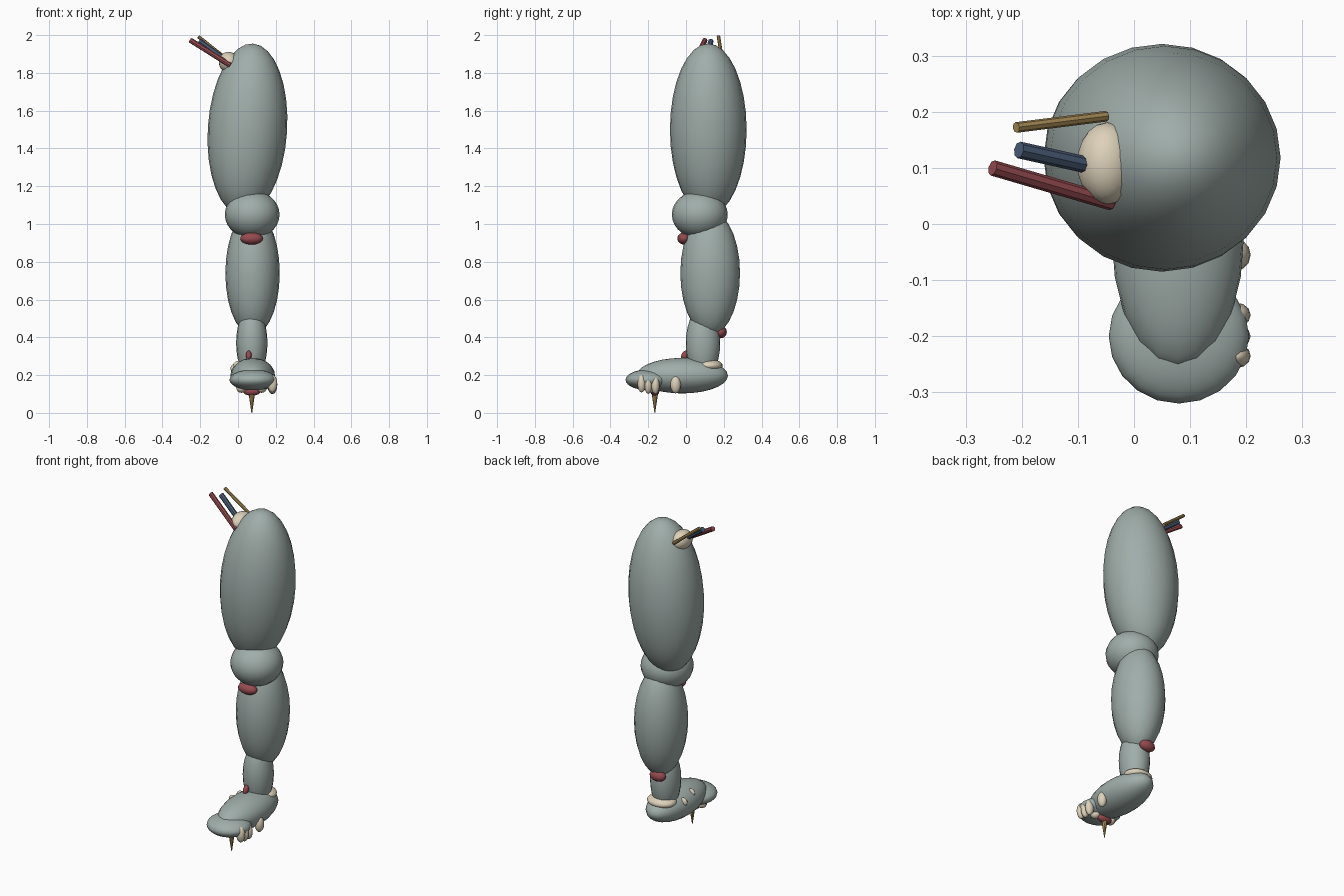
import bpy
from math import radians
from mathutils import Vector

cube = bpy.data.objects.get("Cube")
if cube:
    bpy.data.objects.remove(cube, do_unlink=True)


def material(name, rgb):
    mat = bpy.data.materials.new(name)
    mat.use_nodes = True
    colour = (*rgb, 1)
    mat.diffuse_color = colour
    mat.node_tree.nodes["Principled BSDF"].inputs["Base Color"].default_value = colour
    return mat


skin = material("grey green skin", (0.35, 0.42, 0.40))
bone = material("cream bone", (0.72, 0.64, 0.49))
flesh = material("dark red flesh", (0.30, 0.07, 0.08))
blue = material("slate blue", (0.07, 0.11, 0.19))
ochre = material("ochre", (0.42, 0.28, 0.10))


def finish(name, mat):
    obj = bpy.context.object
    obj.name = name
    obj.data.materials.append(mat)
    bpy.ops.object.shade_smooth_by_angle(angle=radians(40))
    return obj


def blob(name, centre, radii, mat, tilt=(0, 0, 0), segments=20, rings=14):
    bpy.ops.mesh.primitive_uv_sphere_add(segments=segments, ring_count=rings, radius=1,
                                         location=centre, rotation=[radians(a) for a in tilt])
    bpy.context.object.scale = radii
    return finish(name, mat)


def rod(name, start, end, r1, r2, mat):
    a, b = Vector(start), Vector(end)
    axis = b - a
    bpy.ops.mesh.primitive_cone_add(vertices=8, radius1=r1, radius2=r2, depth=axis.length,
                                    location=(a + b) / 2,
                                    rotation=axis.to_track_quat("Z", "Y").to_euler())
    return finish(name, mat)


# Leg segments
blob("thigh", (0.05, 0.118, 1.5), (0.21, 0.203, 0.456), skin, (0, 3.7, 0), 24, 16)
blob("knee", (0.075, 0.073, 1.05), (0.145, 0.148, 0.127), skin)
blob("shin", (0.077, 0.128, 0.74), (0.144, 0.158, 0.33), skin)
blob("ankle", (0.073, 0.09, 0.37), (0.083, 0.091, 0.19), skin)

# Foot
blob("foot", (0.078, -0.02, 0.197), (0.118, 0.242, 0.094), skin)
blob("toe_pad", (0.08, -0.2, 0.175), (0.125, 0.12, 0.055), skin)
blob("heel_bone", (0.076, 0.122, 0.25), (0.086, 0.072, 0.035), bone)

# Exposed toe bones along the left side and the sole
for i, (y, z, r) in enumerate([(-0.235, 0.155, 0.022), (-0.2, 0.148, 0.021),
                               (-0.162, 0.146, 0.022), (-0.055, 0.15, 0.028)]):
    blob(f"toe_bone_{i + 1}", (0.182, y, z), (0.026, r, 0.047), bone, segments=12, rings=8)
for i, x in enumerate((0.018, 0.125)):
    blob(f"sole_bone_{i + 1}", (x, -0.18, 0.13), (0.026, 0.03, 0.024), bone, segments=12, rings=8)
for i, (x, y, z) in enumerate([(0.0, -0.05, 0.25), (-0.015, 0.045, 0.235)]):
    blob(f"instep_bone_{i + 1}", (x, y, z), (0.025, 0.014, 0.025), bone, segments=12, rings=8)

# Wounds
blob("knee_wound", (0.072, -0.01, 0.923), (0.06, 0.036, 0.032), flesh, segments=16, rings=10)
blob("calf_wound", (0.06, 0.184, 0.428), (0.05, 0.032, 0.033), flesh, segments=16, rings=10)
blob("instep_wound", (0.057, -0.006, 0.305), (0.015, 0.018, 0.027), flesh, (-25, 0, 0), 12, 8)
blob("sole_wound", (0.073, -0.165, 0.115), (0.048, 0.024, 0.024), flesh, segments=12, rings=8)

# Spike through the sole
rod("spike", (0.073, -0.165, 0.11), (0.073, -0.165, 0), 0.018, 0.002, ochre)

# Hip joint and severed strands
blob("hip_bone", (-0.048, 0.108, 1.855), (0.053, 0.073, 0.057), bone, (0, -20, 0))
rod("red_strand", (-0.04, 0.038, 1.84), (-0.252, 0.1, 1.973), 0.014, 0.014, flesh)
rod("blue_strand", (-0.07, 0.102, 1.87), (-0.205, 0.132, 1.968), 0.015, 0.015, blue)
rod("ochre_strand", (-0.05, 0.192, 1.865), (-0.21, 0.172, 1.992), 0.0095, 0.0095, ochre)
